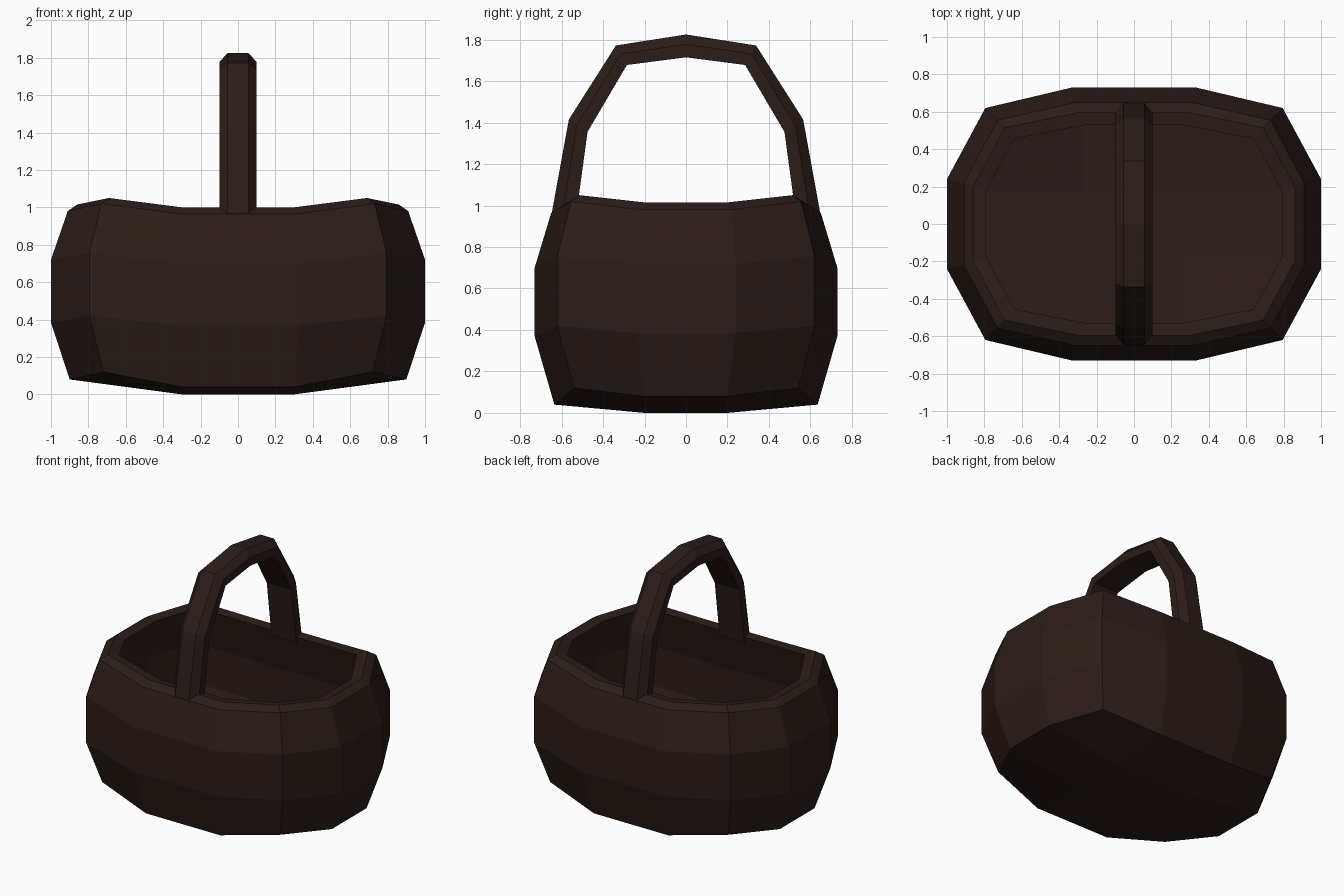
import bpy, bmesh

if "Cube" in bpy.data.objects:
    bpy.data.objects.remove(bpy.data.objects["Cube"])

wicker = bpy.data.materials.new("dark_wicker")
wicker.diffuse_color = (0.024, 0.012, 0.009, 1)
wicker.use_nodes = True
wicker.node_tree.nodes["Principled BSDF"].inputs["Base Color"].default_value = wicker.diffuse_color


def finish(name, bm):
    bmesh.ops.recalc_face_normals(bm, faces=bm.faces)
    me = bpy.data.meshes.new(name)
    bm.to_mesh(me)
    bm.free()
    me.materials.append(wicker)
    ob = bpy.data.objects.new(name, me)
    bpy.context.collection.objects.link(ob)
    return ob


def bridge(bm, a, b):
    n = len(a)
    for i in range(n):
        j = (i + 1) % n
        bm.faces.new((a[i], a[j], b[j], b[i]))


QUADRANTS = [(1, 1), (-1, 1), (-1, -1), (1, -1)]


def ring(bm, quarter):
    """Mirror side, corner and front points into a 12-sided loop."""
    loop = []
    for sx, sy in QUADRANTS:
        pts = quarter if sx * sy > 0 else quarter[::-1]
        loop += [bm.verts.new((sx * x, sy * y, z)) for x, y, z in pts]
    return loop


def cap(bm, loop, x, y, z):
    """Close a 12-sided loop with a 3 x 3 grid of quads."""
    p = [bm.verts.new((sx * x, sy * y, z)) for sx, sy in QUADRANTS]
    for q in range(4):
        a, c, f = loop[3 * q:3 * q + 3]
        bm.faces.new((a, c, f, p[q]))
        bm.faces.new((f, loop[(3 * q + 3) % 12], p[(q + 1) % 4], p[q]))
    bm.faces.new(p)


# Basket: outer wall, chamfered rim, then hollow inner wall
profile = [
    [(0.90, 0.20, 0.08), (0.72, 0.54, 0.12), (0.30, 0.635, 0.04)],
    [(1.00, 0.24, 0.385), (0.795, 0.62, 0.42), (0.33, 0.73, 0.37)],
    [(1.00, 0.24, 0.72), (0.795, 0.62, 0.755), (0.33, 0.73, 0.70)],
    [(0.91, 0.22, 0.98), (0.73, 0.555, 1.02), (0.31, 0.65, 0.965)],
    [(0.86, 0.20, 1.015), (0.69, 0.515, 1.05), (0.30, 0.595, 1.00)],
    [(0.79, 0.18, 1.005), (0.64, 0.455, 1.035), (0.26, 0.53, 0.99)],
    [(0.88, 0.21, 0.70), (0.70, 0.53, 0.73), (0.29, 0.61, 0.68)],
    [(0.88, 0.21, 0.41), (0.70, 0.53, 0.44), (0.29, 0.61, 0.39)],
    [(0.80, 0.18, 0.19), (0.64, 0.46, 0.22), (0.27, 0.53, 0.15)],
]
bm = bmesh.new()
loops = [ring(bm, q) for q in profile]
for a, b in zip(loops, loops[1:]):
    bridge(bm, a, b)
cap(bm, loops[0], 0.30, 0.20, 0.0)
cap(bm, loops[-1], 0.27, 0.18, 0.12)
finish("basket_body", bm)

# Handle: hexagonal section swept over an arch, (outer y, z, inner y, z)
half = [(0.65, 0.95, 0.53, 0.95), (0.565, 1.415, 0.475, 1.355),
        (0.338, 1.772, 0.285, 1.678)]
arch = half + [(0.0, 1.825, 0.0, 1.715)]
arch += [(-a, b, -c, d) for a, b, c, d in reversed(half)]
bm = bmesh.new()
sections = []
for oy, oz, iy, iz in arch:
    my, mz = oy + 0.43 * (iy - oy), oz + 0.43 * (iz - oz)
    pts = [(-0.055, oy, oz), (0.055, oy, oz), (0.1, my, mz),
           (0.1, iy, iz), (-0.1, iy, iz), (-0.1, my, mz)]
    sections.append([bm.verts.new(p) for p in pts])
for a, b in zip(sections, sections[1:]):
    bridge(bm, a, b)
bm.faces.new(sections[0])
bm.faces.new(sections[-1])
finish("handle", bm)
